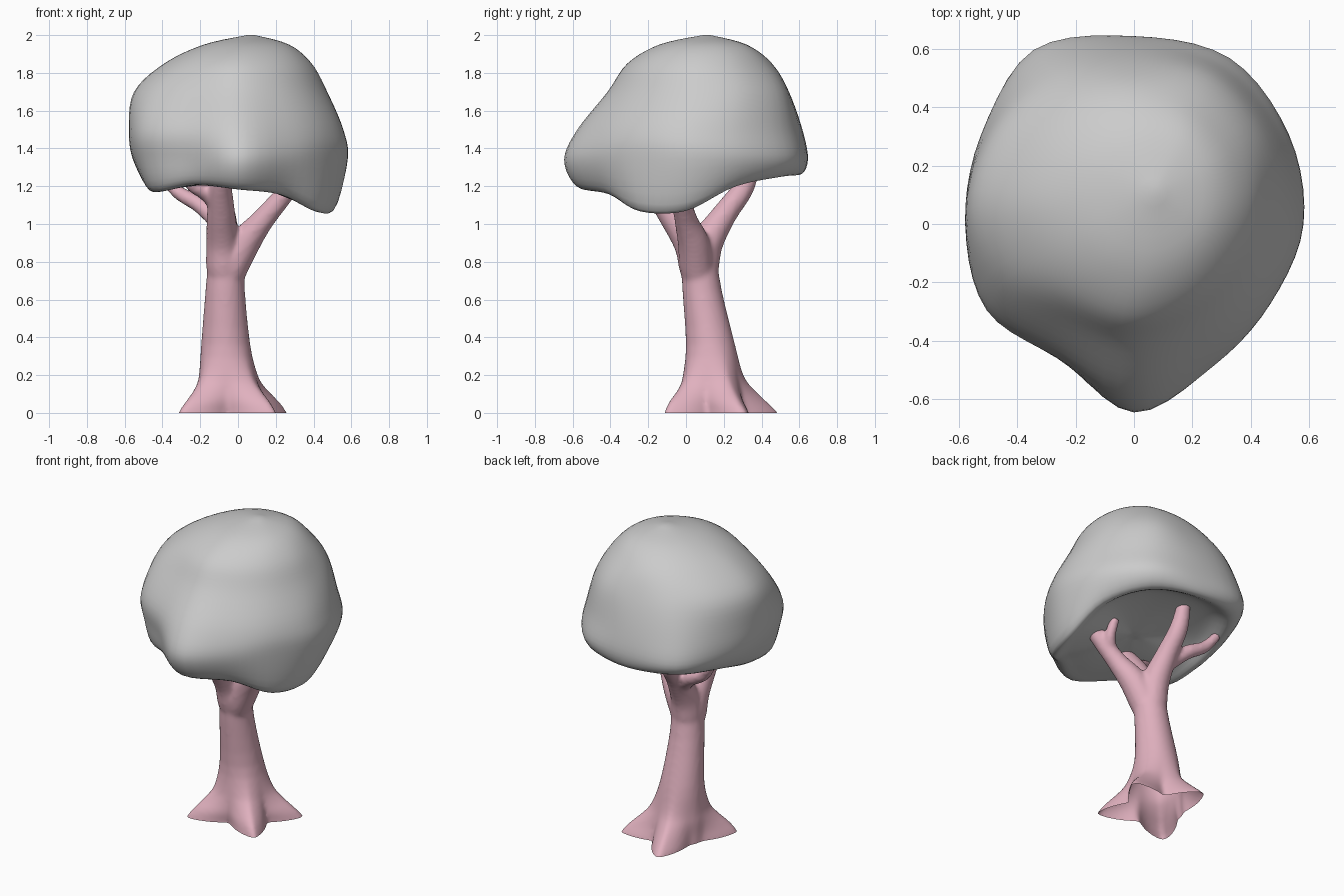
import bpy, bmesh
from math import sin, cos, radians, pi, atan2
from mathutils import Vector

if "Cube" in bpy.data.objects:
    bpy.data.objects.remove(bpy.data.objects["Cube"])


def spline(pts, steps, closed=False):
    """Catmull-Rom through points (vectors of any size)."""
    n, out = len(pts), []
    get = (lambda i: pts[i % n]) if closed else (lambda i: pts[max(0, min(n - 1, i))])
    for i in range(n if closed else n - 1):
        a, b, c, d = (get(i + k) for k in (-1, 0, 1, 2))
        for s in range(steps):
            t = s / steps
            out.append(0.5 * (2 * b + (c - a) * t + (2 * a - 5 * b + 4 * c - d) * t**2
                              + (3 * b - a - 3 * c + d) * t**3))
    if not closed:
        out.append(pts[-1].copy())
    return out


def loft(bm, rings):
    """Skin a list of equal-length rings and cap both ends."""
    loops = [[bm.verts.new(p) for p in ring] for ring in rings]
    n = len(loops[0])
    for lo, hi in zip(loops, loops[1:]):
        for i in range(n):
            j = (i + 1) % n
            bm.faces.new((lo[i], lo[j], hi[j], hi[i]))
    bm.faces.new(loops[0][::-1])
    bm.faces.new(loops[-1])


def tube(bm, pts, sides=14):
    """Tapered branch; points are (x, y, z, radius)."""
    path = spline([Vector(p) for p in pts], 4)
    rings = []
    for i, p in enumerate(path):
        t = (path[min(i + 1, len(path) - 1)] - path[max(i - 1, 0)]).to_3d().normalized()
        u = t.cross(Vector((0.3, 1, 0))).normalized()
        v = t.cross(u)
        rings.append([p.to_3d() + p[3] * (u * cos(a) + v * sin(a))
                      for a in (2 * pi * k / sides for k in range(sides))])
    loft(bm, rings)


def finish(bm, name):
    bmesh.ops.recalc_face_normals(bm, faces=bm.faces)
    mesh = bpy.data.meshes.new(name)
    bm.to_mesh(mesh)
    bm.free()
    obj = bpy.data.objects.new(name, mesh)
    bpy.context.collection.objects.link(obj)
    mesh.shade_smooth()
    return obj


# Foliage: radii every 30 degrees at several heights, underside first
rim_z = [1.08, 1.20, 1.25, 1.26, 1.27, 1.24, 1.19, 1.18, 1.22, 1.20, 1.17, 1.08]
rim_r = [.51, .53, .58, .60, .61, .51, .47, .51, .49, .58, .49, .50]
levels = [
    (0, 0, 1.34, [.578, .61, .655, .643, .687, .595, .555, .565, .52, .645, .555, .54]),
    (0, 0, 1.50, [.555, .585, .62, .615, .65, .60, .578, .58, .52, .575, .52, .52]),
    (0, .06, 1.70, [.47, .50, .515, .485, .51, .53, .55, .52, .46, .475, .45, .45]),
    (0, .07, 1.85, [.39, .40, .40, .385, .38, .38, .39, .37, .36, .38, .37, .375]),
    (.05, .09, 1.95, [.22, .23, .24, .23, .23, .23, .23, .23, .23, .23, .22, .22]),
    (.07, .11, 2.0, [.02] * 12)]
dirs = [Vector((cos(radians(30 * k)), sin(radians(30 * k)), 0)) for k in range(12)]
up = Vector((0, 0, 1))
cage = [[d * .02 + up * 1.25 for d in dirs],
        [d * r * .45 + up * (z * .4 + .76 + .04 * d.y) for d, r, z in zip(dirs, rim_r, rim_z)],
        [d * r * .78 + up * (z * .8 + .265 + .04 * d.y) for d, r, z in zip(dirs, rim_r, rim_z)],
        [d * r + up * z for d, r, z in zip(dirs, rim_r, rim_z)]]
cage += [[Vector((x, y, z)) + d * r for d, r in zip(dirs, rs)] for x, y, z, rs in levels]
columns = [spline(list(col), 5) for col in zip(*(spline(ring, 5, True) for ring in cage))]
bm = bmesh.new()
loft(bm, list(zip(*columns)))
finish(bm, "foliage")

# Trunk: centre, radius and root reach at each height
bm = bmesh.new()
stations = spline([Vector(s) for s in (
    (-.05, .145, -.06, .175, .21), (-.052, .145, 0, .165, .20), (-.05, .135, .06, .165, .145),
    (-.053, .135, .13, .16, .07), (-.055, .135, .2, .15, .025), (-.065, .13, .36, .13, 0),
    (-.068, .085, .65, .104, 0), (-.06, .065, .85, .095, 0))], 3)
roots = [radians(a) for a in (28, 103, 223, 314)]
rings = []
for x, y, z, r, lobe in stations:
    ring = []
    for k in range(72):
        a = 2 * pi * k / 72
        near = min(abs(atan2(sin(a - b), cos(a - b))) for b in roots)
        rad = r + lobe * max(0, 1 - near / .8) ** 1.5
        ring.append(Vector((x + rad * cos(a), y + rad * sin(a), z)))
    rings.append(ring)
loft(bm, rings)

# Three limbs, each with a side twig
for pts in (
    [(-.065, .085, .62, .06), (-.04, .06, .76, .09), (.035, .04, .9, .085), (.13, 0, 1.02, .062),
     (.24, -.03, 1.15, .052), (.32, -.05, 1.25, .045)],
    [(-.07, .085, .62, .06), (-.068, .08, .76, .094), (-.07, .11, .9, .088), (-.08, .21, 1.06, .066),
     (-.09, .31, 1.2, .056), (-.09, .36, 1.36, .04)],
    [(-.07, .085, .62, .06), (-.074, .06, .76, .094), (-.082, .02, .9, .087), (-.09, -.08, 1.06, .076),
     (-.09, -.18, 1.2, .06), (-.06, -.26, 1.3, .045)],
    [(-.09, .16, 1.0, .05), (-.2, .24, 1.10, .045), (-.32, .27, 1.17, .037), (-.4, .3, 1.27, .028)],
    [(-.09, -.08, 1.08, .045), (-.17, -.13, 1.16, .04), (-.25, -.17, 1.21, .034), (-.28, -.2, 1.29, .027)],
    [(.17, -.01, 1.08, .04), (.22, .04, 1.15, .035), (.22, .09, 1.25, .028)],
):
    tube(bm, pts)
trunk = finish(bm, "trunk")

# Fuse trunk and limbs into one smooth skin
mod = trunk.modifiers.new("fuse", 'REMESH')
mod.mode, mod.voxel_size = 'VOXEL', .013
mod = trunk.modifiers.new("soften", 'SMOOTH')
mod.factor, mod.iterations = .5, 8
bpy.context.view_layer.objects.active = trunk
for name in ("fuse", "soften"):
    bpy.ops.object.modifier_apply(modifier=name)

# Cut flat and open at the ground
bm = bmesh.new()
bm.from_mesh(trunk.data)
bmesh.ops.bisect_plane(bm, geom=bm.verts[:] + bm.edges[:] + bm.faces[:],
                       plane_co=(0, 0, 0), plane_no=(0, 0, 1), clear_inner=True)
bm.to_mesh(trunk.data)
bm.free()
trunk.data.shade_smooth()
bark = bpy.data.materials.new("pink_bark")
bark.diffuse_color = (.75, .44, .52, 1)
bark.use_nodes = True
bark.node_tree.nodes["Principled BSDF"].inputs["Base Color"].default_value = bark.diffuse_color
trunk.data.materials.clear()
trunk.data.materials.append(bark)
